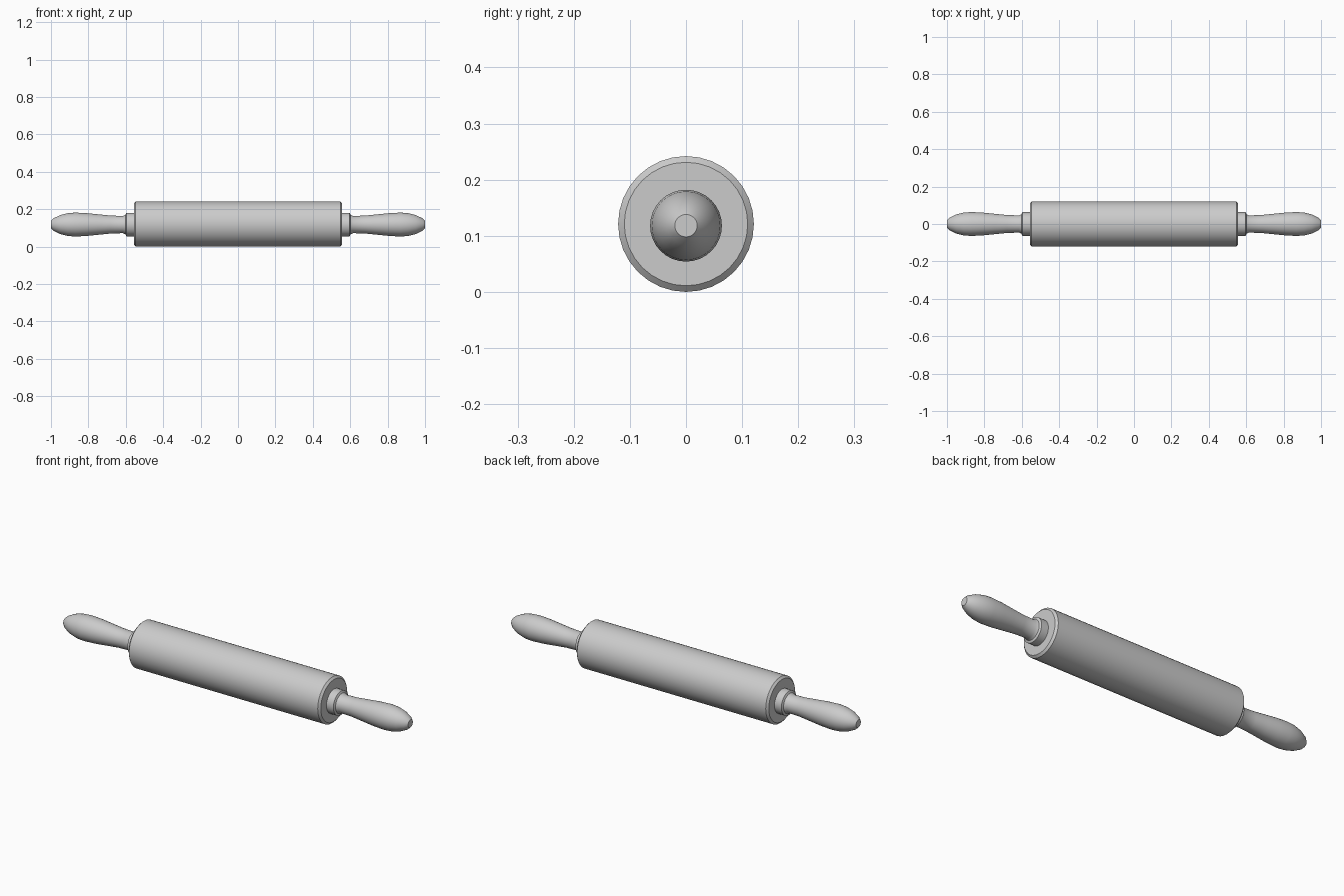
import bpy, bmesh
from math import radians, sin, cos, tau

if "Cube" in bpy.data.objects:
    bpy.data.objects.remove(bpy.data.objects["Cube"])

def lathe(name, profile, z, sides=32, side=1):
    """Revolve (x, radius) points about a horizontal axis at height z."""
    bm = bmesh.new()
    rings = [[bm.verts.new((side * x, r * cos(tau * i / sides), z + r * sin(tau * i / sides)))
              for i in range(sides)] for x, r in profile]
    for a, b in zip(rings, rings[1:]):
        for i in range(sides):
            j = (i + 1) % sides
            bm.faces.new((a[i], a[j], b[j], b[i]))
    bm.faces.new(rings[0])
    bm.faces.new(rings[-1])
    bmesh.ops.recalc_face_normals(bm, faces=bm.faces)
    mesh = bpy.data.meshes.new(name)
    bm.to_mesh(mesh)
    bm.free()
    obj = bpy.data.objects.new(name, mesh)
    bpy.context.collection.objects.link(obj)
    bpy.ops.object.select_all(action='DESELECT')
    obj.select_set(True)
    bpy.context.view_layer.objects.active = obj
    bpy.ops.object.shade_smooth_by_angle(angle=radians(30))
    return obj

# Roller with chamfered ends
lathe("roller", [(-0.557, 0.11), (-0.547, 0.121), (0.547, 0.121), (0.557, 0.11)], 0.121)

# Turned handles: collar, narrow neck, swelling grip, rounded tip
grip = [(0.55, 0.063), (0.597, 0.063), (0.602, 0.052), (0.615, 0.046), (0.68, 0.048),
        (0.75, 0.055), (0.81, 0.061), (0.87, 0.064), (0.91, 0.061), (0.95, 0.051),
        (0.985, 0.034), (1.0, 0.02)]
for name, side in (("right_handle", 1), ("left_handle", -1)):
    lathe(name, grip, 0.118, side=side)
